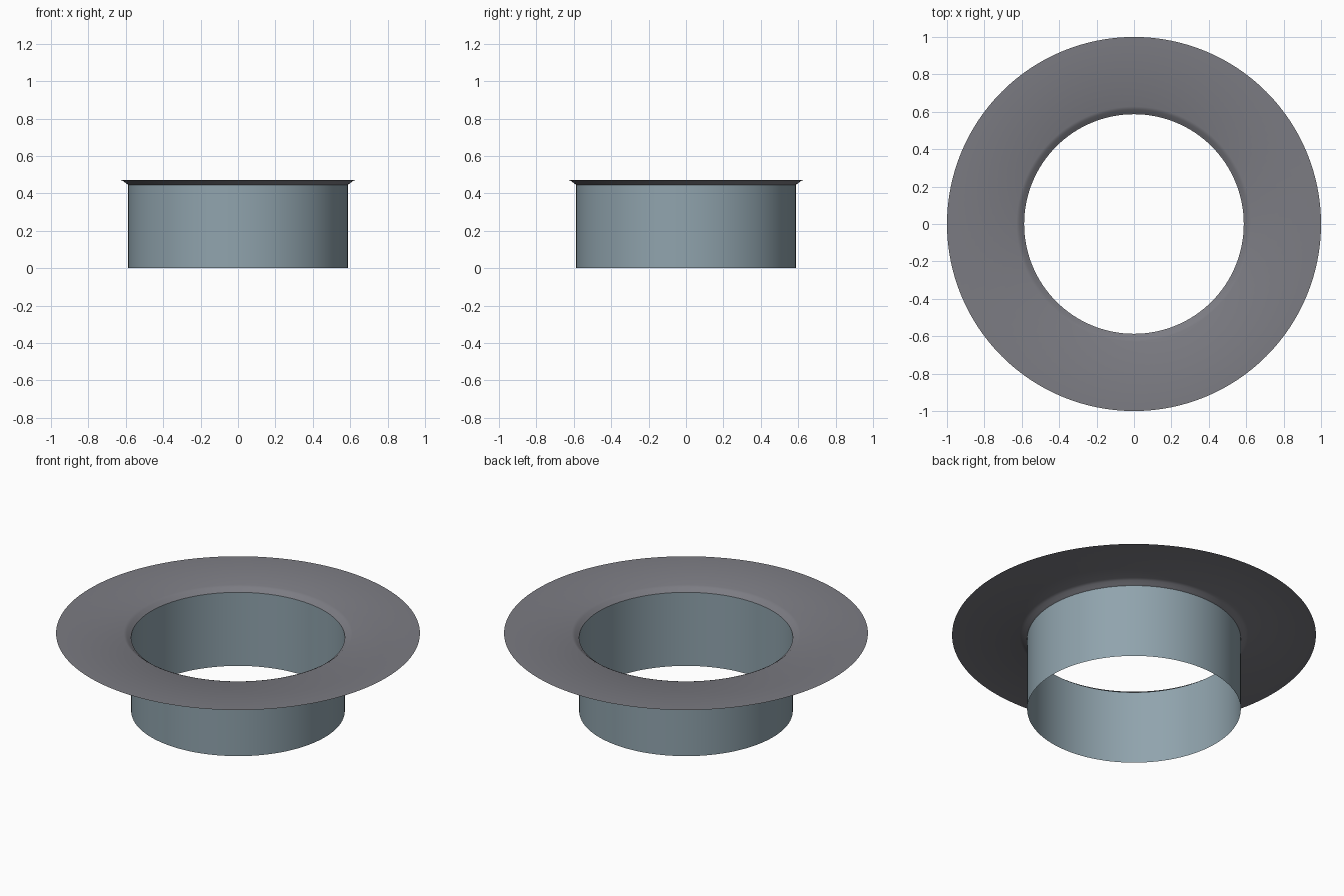
import bpy, bmesh, math

if "Cube" in bpy.data.objects:
    bpy.data.objects.remove(bpy.data.objects["Cube"])

SEGMENTS = 128
WALL_R, RIM_R, LIP_Z, TOP_Z = 0.587, 1.0, 0.446, 0.472


def revolve(name, profile, color):
    """Spin a thin (radius, z) profile around z into a smooth sheet."""
    bm = bmesh.new()
    verts = [bm.verts.new((r, 0, z)) for r, z in profile]
    edges = [bm.edges.new(pair) for pair in zip(verts, verts[1:])]
    bmesh.ops.spin(bm, geom=verts + edges, cent=(0, 0, 0), axis=(0, 0, 1),
                   angle=math.tau, steps=SEGMENTS, use_merge=True)
    bmesh.ops.remove_doubles(bm, verts=bm.verts, dist=1e-5)
    bmesh.ops.recalc_face_normals(bm, faces=bm.faces)
    bm.normal_update()
    # The flange faces up, the sleeve faces out
    face = max(bm.faces, key=lambda f: f.calc_center_median().xy.length)
    c = face.calc_center_median()
    if face.normal.z + face.normal.xy.dot(c.xy) < 0:
        bmesh.ops.reverse_faces(bm, faces=bm.faces)
    mesh = bpy.data.meshes.new(name)
    bm.to_mesh(mesh)
    bm.free()
    mat = bpy.data.materials.new(name + "_paint")
    mat.diffuse_color = (*color, 1)
    mat.use_nodes = True
    mat.node_tree.nodes["Principled BSDF"].inputs["Base Color"].default_value = mat.diffuse_color
    mesh.materials.append(mat)
    obj = bpy.data.objects.new(name, mesh)
    bpy.context.collection.objects.link(obj)
    bpy.ops.object.select_all(action='DESELECT')
    bpy.context.view_layer.objects.active = obj
    obj.select_set(True)
    bpy.ops.object.shade_smooth_by_angle(angle=math.radians(40))


# Straight blue-grey sleeve
revolve("sleeve", [(WALL_R, 0), (WALL_R, LIP_Z)], (0.28, 0.37, 0.42))

# Dark flat flange with a flared lip that meets the sleeve
revolve("flange", [(WALL_R, LIP_Z), (0.598, 0.453), (0.612, 0.465),
                   (0.628, TOP_Z), (RIM_R, TOP_Z)], (0.20, 0.20, 0.225))
